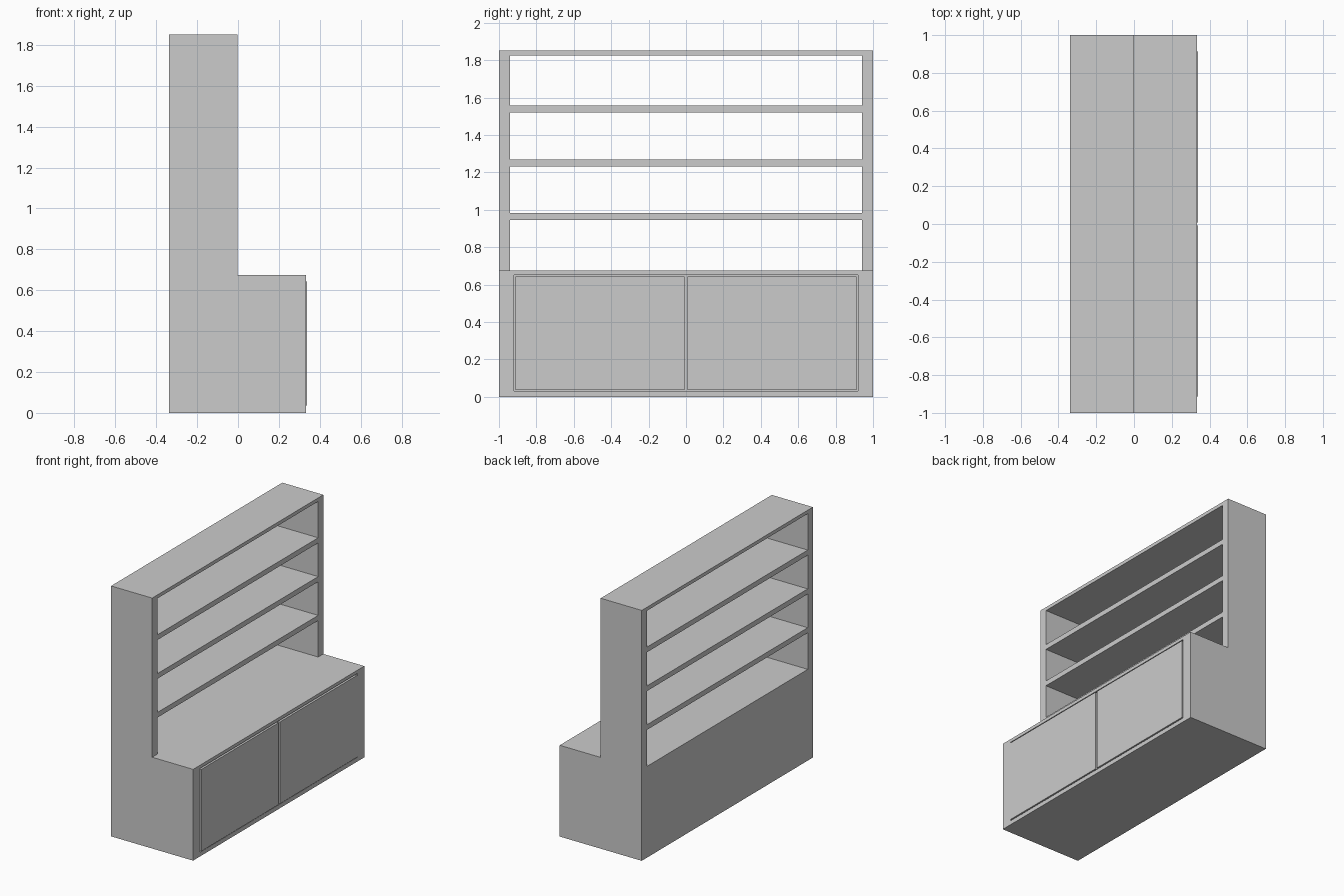
import bpy, bmesh

if "Cube" in bpy.data.objects:
    bpy.data.objects.remove(bpy.data.objects["Cube"])

X_BACK, X_STEP, X_FRONT, X_DOOR = -0.338, -0.002, 0.333, 0.338
BASE_Z, TOP_Z = 0.675, 1.852


def add_object(name, bm):
    bmesh.ops.recalc_face_normals(bm, faces=bm.faces)
    mesh = bpy.data.meshes.new(name)
    bm.to_mesh(mesh)
    bm.free()
    obj = bpy.data.objects.new(name, mesh)
    bpy.context.collection.objects.link(obj)
    return obj


def prism(name, profile, y0, y1):
    """Extrude an (x, z) profile from y0 to y1."""
    bm = bmesh.new()
    face = bm.faces.new([bm.verts.new((x, y0, z)) for x, z in profile])
    ext = bmesh.ops.extrude_face_region(bm, geom=[face])["geom"]
    for v in ext:
        if isinstance(v, bmesh.types.BMVert):
            v.co.y = y1
    return add_object(name, bm)


def box(name, x0, x1, y0, y1, z0, z1):
    return prism(name, [(x0, z0), (x1, z0), (x1, z1), (x0, z1)], y0, y1)


# Cabinet body: L-shaped profile, full width
body = prism("cabinet_body", [(X_BACK, 0), (X_FRONT, 0), (X_FRONT, BASE_Z),
                              (X_STEP, BASE_Z), (X_STEP, TOP_Z), (X_BACK, TOP_Z)], -1, 1)

# Open shelf bays between the boards, cut right through the upper part
bays = [(BASE_Z, 0.945), (0.983, 1.232), (1.27, 1.519), (1.557, 1.826)]
cutters = [box("bay_cutter", -0.5, 0.2, -0.94, 0.94, z0, z1) for z0, z1 in bays]

# Shallow recess that holds the doors
recess_x = X_FRONT - 0.02
cutters.append(box("door_recess_cutter", recess_x, 0.5, -0.92, 0.92, 0.031, 0.651))

for cutter in cutters:
    cutter.hide_render = True
    mod = body.modifiers.new("cut", 'BOOLEAN')
    mod.operation = 'DIFFERENCE'
    mod.solver = 'EXACT'
    mod.object = cutter

# Bake the cuts and drop the cutters
graph = bpy.context.evaluated_depsgraph_get()
cut_mesh = bpy.data.meshes.new_from_object(body.evaluated_get(graph))
body.modifiers.clear()
body.data = cut_mesh
for cutter in cutters:
    bpy.data.objects.remove(cutter)

# Pair of doors, standing slightly proud of the body
for side, name in ((-1, "door_left"), (1, "door_right")):
    y0, y1 = sorted((side * 0.007, side * 0.912))
    box(name, recess_x, X_DOOR, y0, y1, 0.037, 0.642)
